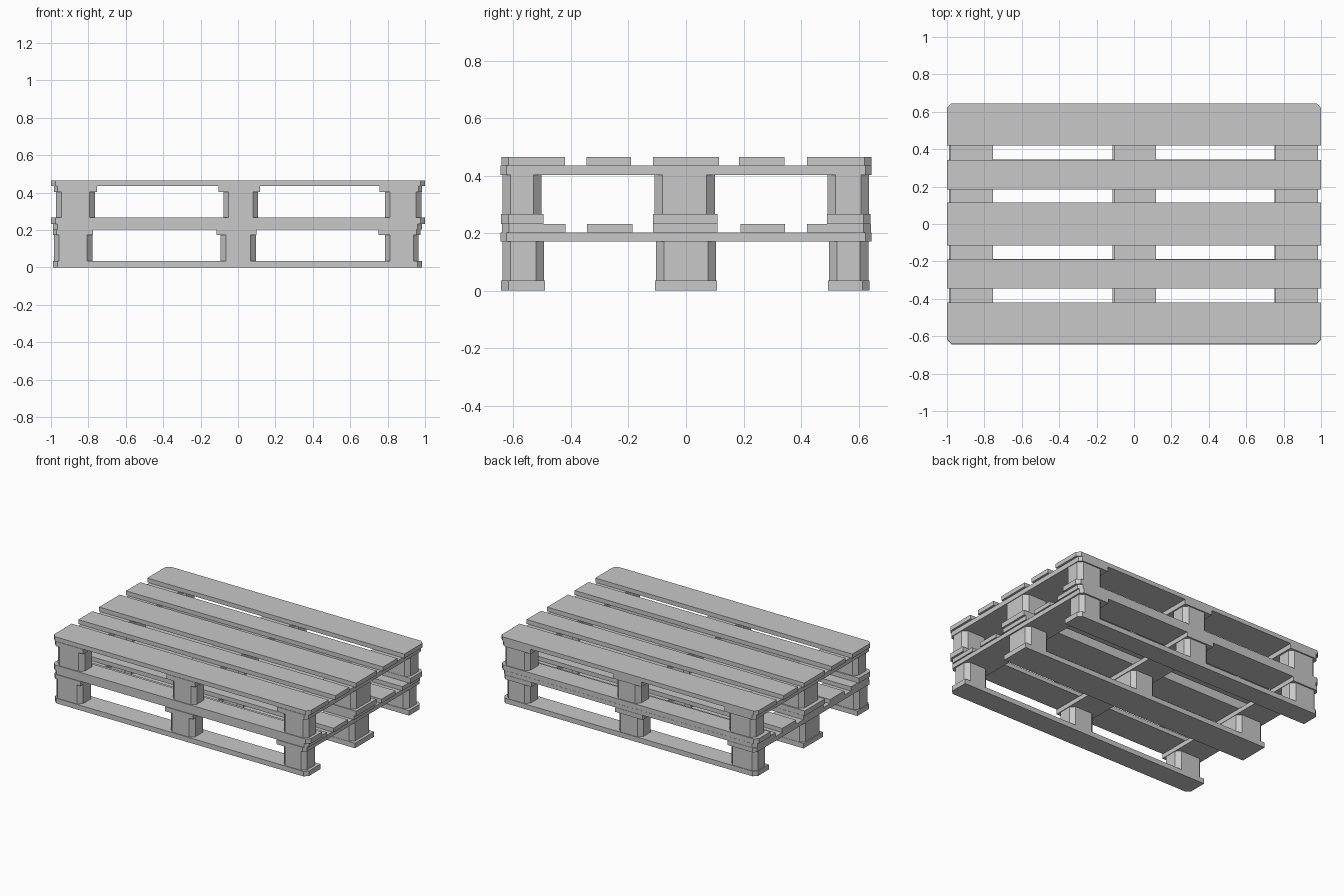
import bpy
import bmesh

old = bpy.data.objects.get("Cube")
if old:
    bpy.data.objects.remove(old, do_unlink=True)

# Single flat grey for all timber
grey = bpy.data.materials.new("grey_wood")
grey.use_nodes = True
colour = (0.58, 0.58, 0.58, 1)
grey.diffuse_color = colour
grey.node_tree.nodes["Principled BSDF"].inputs["Base Color"].default_value = colour


def timber(name, xs, ys, zs, cut=0, corners=()):
    """Box over three ranges; the vertical edges at the given (sx, sy) corners are cut."""
    bm = bmesh.new()
    bmesh.ops.create_cube(bm, size=1)
    edges = []
    for e in bm.edges:
        a, b = e.verts
        if abs(a.co.z - b.co.z) > 0.5:
            if (1 if a.co.x > 0 else -1, 1 if a.co.y > 0 else -1) in corners:
                edges.append(e)
    for v in bm.verts:
        v.co = [(r[0] + r[1]) / 2 + c * (r[1] - r[0])
                for r, c in zip((xs, ys, zs), v.co)]
    if edges:
        bmesh.ops.bevel(bm, geom=edges, offset=cut, segments=1,
                        affect='EDGES', profile=0.5)
    mesh = bpy.data.meshes.new(name)
    bm.to_mesh(mesh)
    bm.free()
    mesh.materials.append(grey)
    obj = bpy.data.objects.new(name, mesh)
    bpy.context.scene.collection.objects.link(obj)
    return obj


ALL = [(-1, -1), (1, -1), (1, 1), (-1, 1)]
FRONT, BACK = ALL[:2], ALL[2:]
LEFT, RIGHT = ALL[1:3], [ALL[0], ALL[3]]
ROWS = ("front", "middle", "back")
COLUMNS = ("right", "centre", "left")


def pallet(name, levels, length, stringers, blocks_x, rows, blocks_y, decks):
    z0, z1, z2, z3, z4 = levels
    # Bottom boards
    for row, ys, cor in zip(ROWS, rows, (FRONT, (), BACK)):
        timber(f"{name}_{row}_bottom_board", length, ys, (z0, z1), 0.025, cor)
    # Nine blocks with cut corners
    for row, ys in zip(ROWS, blocks_y):
        for col, xs in zip(COLUMNS, blocks_x):
            timber(f"{name}_{row}_{col}_block", xs, ys, (z1, z2), 0.028, ALL)
    # Cross boards
    for col, xs, cor in zip(COLUMNS, stringers, (RIGHT, (), LEFT)):
        timber(f"{name}_{col}_cross_board", xs, (-0.645, 0.645), (z2, z3), 0.02, cor)
    # Deck boards
    for i, ys in enumerate(decks):
        cor = FRONT if i == 0 else BACK if i == 4 else ()
        timber(f"{name}_deck_board_{i + 1}", length, ys, (z3, z4), 0.025, cor)


pallet("lower_pallet", (0, 0.035, 0.172, 0.203, 0.232), (-0.99, 0.985),
       [(-0.99, -0.775), (-0.115, 0.1), (0.75, 0.975)],
       [(-0.985, -0.778), (-0.093, 0.095), (0.785, 0.965)],
       [(-0.643, -0.49), (-0.107, 0.107), (0.494, 0.638)],
       [(-0.638, -0.494), (-0.105, 0.105), (0.498, 0.634)],
       [(-0.64, -0.419), (-0.345, -0.186), (-0.115, 0.11), (0.189, 0.345), (0.42, 0.643)])

pallet("upper_pallet", (0.232, 0.267, 0.402, 0.435, 0.465), (-1, 1),
       [(-0.985, -0.753), (-0.105, 0.118), (0.757, 0.985)],
       [(-0.972, -0.765), (-0.078, 0.108), (0.785, 0.98)],
       [(-0.643, -0.495), (-0.115, 0.109), (0.49, 0.642)],
       [(-0.638, -0.502), (-0.109, 0.1), (0.492, 0.636)],
       [(-0.642, -0.42), (-0.346, -0.191), (-0.115, 0.114), (0.184, 0.343), (0.42, 0.645)])
